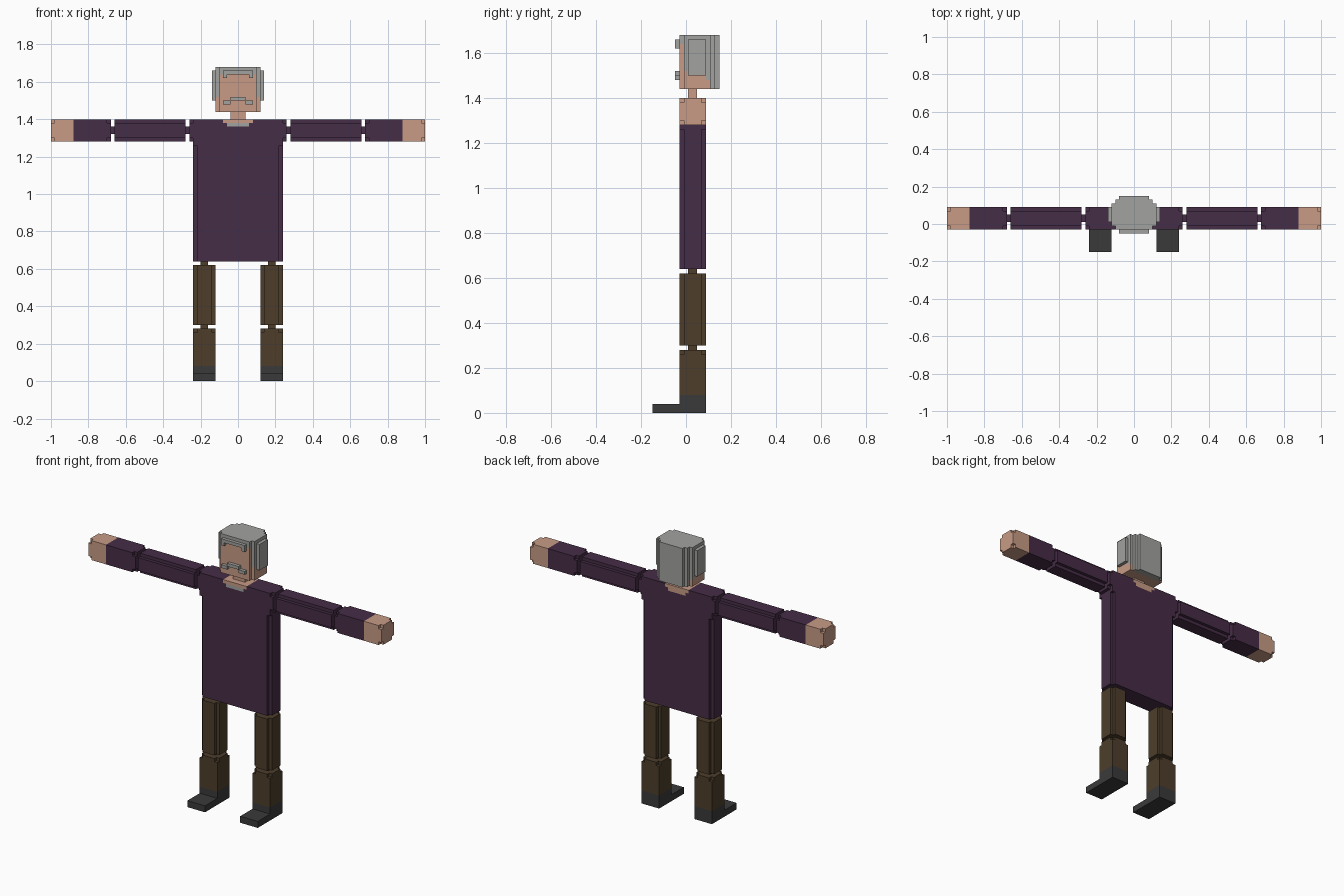
import bpy, bmesh
from mathutils import Vector

if "Cube" in bpy.data.objects:
    bpy.data.objects.remove(bpy.data.objects["Cube"])

CELL = 0.02          # edge of one cube; y cells are counted from y = -0.15

COLOURS = [("skin", (0.58, 0.33, 0.24)), ("plum_shirt", (0.061, 0.026, 0.061)),
           ("grey_hair", (0.36, 0.36, 0.35)), ("brown_trousers", (0.075, 0.048, 0.024)),
           ("dark_shoe", (0.042, 0.042, 0.042))]
SKIN, SHIRT, HAIR, TROUSERS, SHOE = range(5)
materials = []
for label, rgb in COLOURS:
    m = bpy.data.materials.new(label)
    m.diffuse_color = (*rgb, 1)
    m.use_nodes = True
    m.node_tree.nodes["Principled BSDF"].inputs["Base Color"].default_value = m.diffuse_color
    materials.append(m)

DIRECTIONS = [Vector(d) for d in ((1, 0, 0), (-1, 0, 0), (0, 1, 0), (0, -1, 0), (0, 0, 1), (0, 0, -1))]


def build(name, boxes):
    """Fill cube cells from (x0, x1, y0, y1, z0, z1, colour) boxes, later ones
    repainting earlier ones (None carves), and skin the outside."""
    cells = {}
    for x0, x1, y0, y1, z0, z1, colour in boxes:
        for x in range(x0, x1):
            for y in range(y0, y1):
                for z in range(z0, z1):
                    if colour is None:
                        cells.pop((x, y, z), None)
                    else:
                        cells[x, y, z] = colour
    bm = bmesh.new()
    corners = {}

    def corner(p):
        key = tuple(round(c) for c in p)
        if key not in corners:
            corners[key] = bm.verts.new((key[0] * CELL, key[1] * CELL - 0.15, key[2] * CELL))
        return corners[key]

    for cell, colour in cells.items():
        centre = Vector(cell) + Vector((0.5, 0.5, 0.5))
        for d in DIRECTIONS:
            if tuple(int(c + e) for c, e in zip(cell, d)) in cells:
                continue
            u = Vector((d.y, d.z, d.x))
            v = d.cross(u)
            ring = [centre + (d + a * u + b * v) / 2 for a, b in ((1, 1), (-1, 1), (-1, -1), (1, -1))]
            bm.faces.new([corner(p) for p in ring]).material_index = colour
    # merge flat areas of one colour into large faces
    bmesh.ops.dissolve_limit(bm, angle_limit=0.01, verts=bm.verts[:], edges=bm.edges[:],
                             delimit={'MATERIAL'})
    bmesh.ops.triangulate(bm, faces=[f for f in bm.faces if len(f.verts) > 4])
    mesh = bpy.data.meshes.new(name)
    bm.to_mesh(mesh)
    bm.free()
    for m in materials:
        mesh.materials.append(m)
    obj = bpy.data.objects.new(name, mesh)
    bpy.context.collection.objects.link(obj)


def mirrored(name, boxes):
    """Build a right and a left copy."""
    build("right_" + name, boxes)
    build("left_" + name, [(-b[1], -b[0], *b[2:]) for b in boxes])


def edges_of(box, axis, span):
    """Carving boxes for the four long corner edges of a box over a span."""
    a, b = [i for i in range(3) if i != axis]
    cuts = []
    for i in (box[2 * a], box[2 * a + 1] - 1):
        for j in (box[2 * b], box[2 * b + 1] - 1):
            cut = [0] * 6
            cut[2 * a:2 * a + 2] = i, i + 1
            cut[2 * b:2 * b + 2] = j, j + 1
            cut[2 * axis:2 * axis + 2] = span
            cuts.append((*cut, None))
    return cuts


# Torso: stepped side edges, wider shoulders, open neckline
build("torso", [
    (-11, 11, 6, 12, 32, 70, SHIRT), (-12, 12, 7, 11, 32, 63, SHIRT),
    (-12, 12, 6, 12, 63, 70, SHIRT),
    (-13, 13, 7, 11, 64, 70, SHIRT), (-13, 13, 6, 12, 65, 69, SHIRT),
    (-4, 4, 6, 12, 69, 70, SKIN), (-3, 3, 6, 12, 68, 69, SKIN),
    (-3, 3, 6, 7, 68, 69, HAIR)])
build("neck", [(-2, 2, 8, 10, 70, 72, SKIN)])

# Head: half width of each row from the face to the back
HEAD_ROWS = {6: 5, 7: 6, 8: 6, 9: 6, 10: 6, 11: 6, 12: 6, 13: 5, 14: 4}
head = []
for y, w in HEAD_ROWS.items():
    hair_start = 82 if y == 6 else 76 if y < 12 else 74 if y == 12 else 72
    head.append((-w, w, y, y + 1, 72, 84, SKIN))
    head.append((-w, w, y, y + 1, hair_start, 84, HAIR))
for s in (-1, 1):
    x0, x1 = sorted((s * 6, s * 7))
    head.append((x0, x1, 8, 12, 75, 83, HAIR))          # side hair
    x0, x1 = sorted((s * 3, s * 4))
    head.append((x0, x1, 5, 6, 81, 82, HAIR))           # fringe ends
    x0, x1 = sorted((s * 2, s * 4))
    head.append((x0, x1, 5, 6, 74, 75, HAIR))           # moustache ends
head += [(-4, 4, 5, 6, 82, 83, HAIR), (-2, 2, 5, 6, 75, 76, HAIR)]
build("head", head)

# Arms: grooved upper arm, forearm with hand, thin joints
upper = (14, 33, 6, 12, 64, 70, SHIRT)
mirrored("upper_arm", [upper] + edges_of(upper, 0, (14, 33)))
fore = (34, 50, 6, 12, 64, 70, SHIRT)
mirrored("forearm", [fore, (44, 50, 6, 12, 64, 70, SKIN)]
         + edges_of(fore, 0, (34, 35)) + edges_of(fore, 0, (49, 50)))
mirrored("shoulder_joint", [(13, 14, 8, 10, 66, 68, SHIRT)])
mirrored("elbow_joint", [(33, 34, 8, 10, 66, 68, SHIRT)])

# Legs: grooved thigh, lower leg with shoe, thin joints
thigh = (6, 12, 6, 12, 15, 31, TROUSERS)
mirrored("thigh", [thigh] + edges_of(thigh, 2, (15, 31)))
shin = (6, 12, 6, 12, 0, 14, TROUSERS)
mirrored("lower_leg", [shin] + edges_of(shin, 2, (13, 14))
         + [(6, 12, 6, 12, 0, 4, SHOE), (6, 12, 0, 6, 0, 2, SHOE)])
mirrored("hip_joint", [(8, 10, 8, 10, 31, 32, TROUSERS)])
mirrored("knee_joint", [(8, 10, 8, 10, 14, 15, TROUSERS)])
